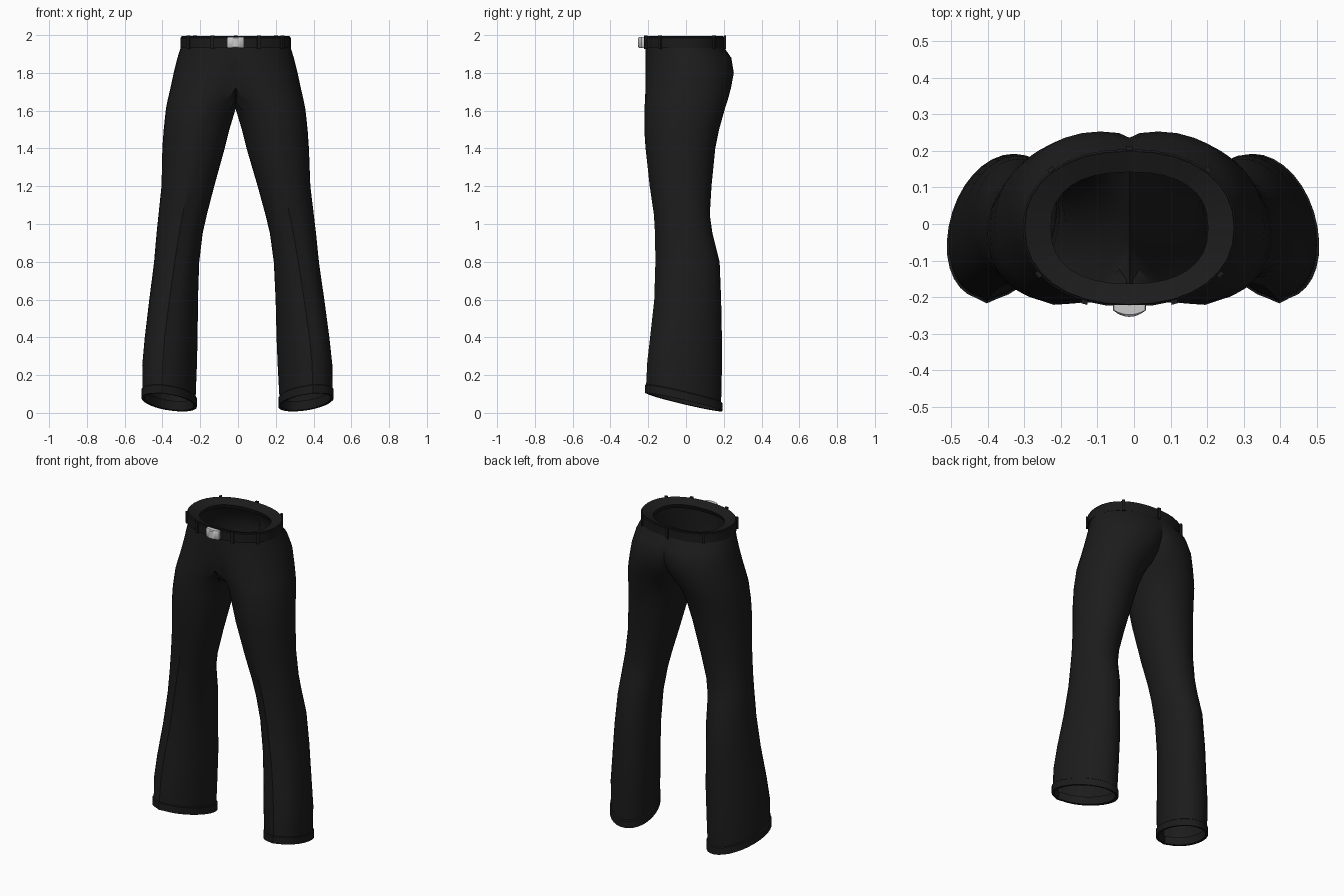
import bpy, bmesh, math
from mathutils import Vector, Matrix

if "Cube" in bpy.data.objects:
    bpy.data.objects.remove(bpy.data.objects["Cube"])

CX = -0.0125      # the waist sits slightly left of centre
N = 32            # points per cross-section


def material(name, c):
    m = bpy.data.materials.new(name)
    m.diffuse_color = (*c, 1)
    m.use_nodes = True
    m.node_tree.nodes["Principled BSDF"].inputs["Base Color"].default_value = m.diffuse_color
    return m


CLOTH = material("black cloth", (0.0115, 0.0115, 0.0115))
LEATHER = material("black belt", (0.0105, 0.0105, 0.0105))
METAL = material("pale metal", (0.6, 0.6, 0.6))


def section(xi, xo, yf, yb, p=2.06, crease=0.0):
    """Rounded cross-section from its extents, first point at the front."""
    pts = []
    for i in range(N):
        a = -math.pi / 2 + 2 * math.pi * i / N
        c, s = math.cos(a), math.sin(a)
        c = 0 if abs(c) < 1e-6 else math.copysign(abs(c) ** (2 / p), c)
        s = 0 if abs(s) < 1e-6 else math.copysign(abs(s) ** (2 / p), s)
        x = (xi + xo) / 2 + c * (xo - xi) / 2
        y = (yf + yb) / 2 + s * (yb - yf) / 2
        if i == 0:
            y -= crease
        pts.append((x, y))
    return pts


def make(name, bm, mat, angle=40, shift=CX):
    bmesh.ops.recalc_face_normals(bm, faces=bm.faces)
    me = bpy.data.meshes.new(name)
    bm.to_mesh(me)
    bm.free()
    me.materials.append(mat)
    ob = bpy.data.objects.new(name, me)
    ob.location.x = shift
    bpy.context.collection.objects.link(ob)
    bpy.ops.object.select_all(action='DESELECT')
    ob.select_set(True)
    bpy.context.view_layer.objects.active = ob
    bpy.ops.object.shade_smooth_by_angle(angle=math.radians(angle))
    return ob


def loft(rings, caps=False):
    bm = bmesh.new()
    rows = [[bm.verts.new(p) for p in r] for r in rings]
    for a, b in zip(rows, rows[1:]):
        for i in range(len(a)):
            j = (i + 1) % len(a)
            bm.faces.new((a[i], a[j], b[j], b[i]))
    if caps:
        bm.faces.new(rows[0])
        bm.faces.new(rows[-1])
    return bm


# Trouser half: z, inner x, outer x, front y, back y (inner x < 0 merges into the seat)
LEVELS = [
    (1.96, -.28, .284, -.213, .198), (1.925, -.27, .294, -.214, .208),
    (1.88, -.24, .308, -.214, .240), (1.80, -.17, .328, -.214, .253),
    (1.72, -.10, .345, -.214, .238), (1.66, -.05, .359, -.215, .222),
    (1.61, -.003, .369, -.215, .206), (1.50, .033, .381, -.213, .175),
    (1.40, .058, .388, -.206, .155), (1.20, .115, .394, -.184, .135),
    (1.05, .155, .411, -.162, .126), (.95, .178, .422, -.156, .140),
    (.80, .198, .437, -.154, .178), (.60, .209, .463, -.160, .186),
    (.40, .214, .485, -.182, .190), (.25, .218, .498, -.197, .190)]
SPLAY = .18       # lower legs turn outward


def hem(inset, dz):
    """Sloping hem ring, higher at the front and outside."""
    pts = section(.219 + inset, .503 - inset, -.207 + inset, .192 - inset, crease=.010)
    return [(x - SPLAY * y, y, .054 + dz - .235 * y + .08 * (x - .36)) for x, y in pts]


rings = []
for z, xi, xo, yf, yb in LEVELS:
    k = min(1, max(0, (1.72 - z) / .2))
    turn = SPLAY * min(1, max(0, (1.0 - z) / .6))
    tilt = .10 if z < .3 else 0
    ring = []
    for i, (x, y) in enumerate(section(xi, xo, yf, yb, crease=.008 * k)):
        if x <= 0 and i >= 3 * N // 4 and z > 1.64:
            y = yf * (1 if z > 1.7 else .85)       # keep the fly flat
        ring.append((max(x - turn * y, 0), y, z - tilt * y))
    rings.append(ring)
# turned-up hem with an inner lip
rings += [hem(.006, .047), hem(0, .043), hem(0, 0), hem(.016, .002), hem(.018, .05)]
bm = loft(rings)
wall = [f for f in bm.faces if all(v.co.x < 1e-5 for v in f.verts)]
bmesh.ops.delete(bm, geom=wall, context='FACES')
bmesh.ops.remove_doubles(bm, verts=bm.verts, dist=1e-5)
# mirror to the other leg; the waist leans left of the feet
bmesh.ops.mirror(bm, geom=bm.verts[:] + bm.edges[:] + bm.faces[:],
                 matrix=Matrix.Identity(4), merge_dist=1e-4, axis='X')
for v in bm.verts:
    v.co.x += CX * (.15 + .85 * min(1, v.co.z / 1.4))
make("trouser_legs_and_seat", bm, CLOTH, shift=0)

# Belt strip around the waist
W = (-.292, .292, -.226, .205)


def waist(grow, z):
    return [(x, y, z) for x, y in
            section(W[0] - grow, W[1] + grow, W[2] - grow, W[3] + grow, 2.2)]


make("belt", loft([waist(-.012, 1.932), waist(0, 1.932), waist(0, 1.986),
                   waist(-.006, 1.99)]), LEATHER)

# Waistband rim, sloping inward to the opening
opening = [section(-s, s, f, b, 2.4) for s, f, b in ((.215, -.163, .142), (.225, -.175, .152))]
make("waistband", loft([waist(-.004, 1.985), waist(-.006, 1.994),
                        [(x, y, 1.972) for x, y in opening[0]],
                        [(x, y, 1.945) for x, y in opening[1]]]), CLOTH)

# Belt loops
ring = waist(.002, 0)
for n, k in enumerate((2, 5, N // 2 - 4, N // 2, N // 2 + 4, N - 5, N - 2)):
    p = Vector(ring[k])
    t = (Vector(ring[(k + 1) % N]) - Vector(ring[k - 1])).normalized()
    out = Vector((t.y, -t.x, 0))
    corners = [p + t * a * .009 + out * b * .006 for a, b in ((-1, -1), (1, -1), (1, 1), (-1, 1))]
    make(f"belt_loop_{n + 1}",
         loft([[(c.x, c.y, z) for c in corners] for z in (1.926, 1.997)], True), CLOTH)


# Buckle: curved plate with chamfered top and bottom
def plate(w, d, z):
    front = [(w * u / 4, -.236 - d * (1 - (u / 4) ** 2), z) for u in range(-4, 5)]
    return front + [(w, -.222, z), (-w, -.222, z)]


make("buckle", loft([plate(.042, .012, 1.933), plate(.045, .018, 1.938),
                     plate(.045, .018, 1.984), plate(.042, .012, 1.989)], True), METAL)
